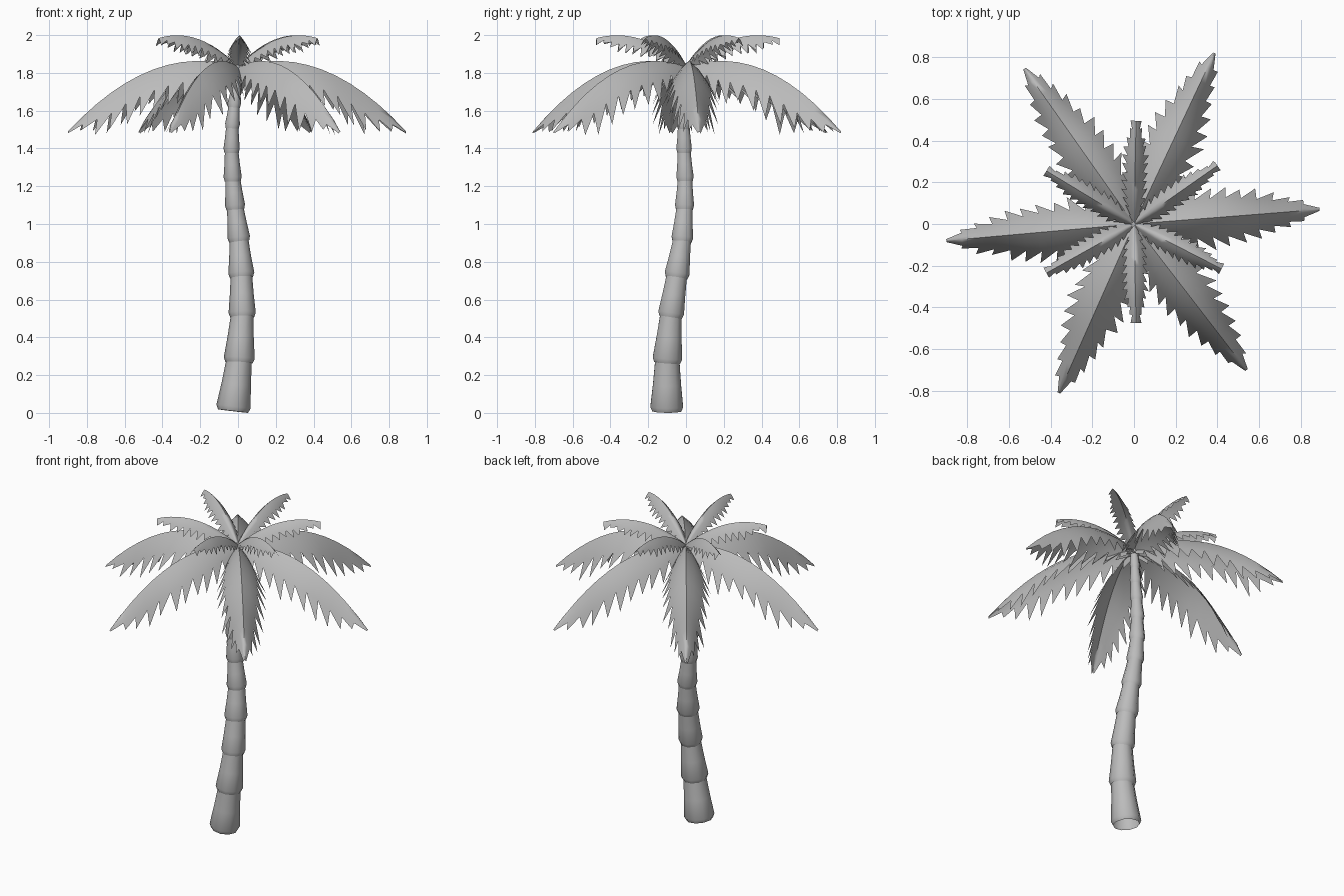
import bpy, bmesh, math, random
from mathutils import Vector

random.seed(4)
cube = bpy.data.objects.get("Cube")
if cube:
    bpy.data.objects.remove(cube)

grey = bpy.data.materials.new("plain_grey")
grey.use_nodes = True
grey.diffuse_color = (0.5, 0.5, 0.5, 1)
grey.node_tree.nodes["Principled BSDF"].inputs["Base Color"].default_value = (0.5, 0.5, 0.5, 1)


def finish(bm, name, angle):
    mesh = bpy.data.meshes.new(name)
    bm.to_mesh(mesh)
    bm.free()
    mesh.materials.append(grey)
    obj = bpy.data.objects.new(name, mesh)
    bpy.context.collection.objects.link(obj)
    bpy.ops.object.select_all(action='DESELECT')
    obj.select_set(True)
    bpy.context.view_layer.objects.active = obj
    bpy.ops.object.shade_smooth_by_angle(angle=math.radians(angle))


# Trunk: stacked tapering sleeves along a bent path (x, y, z, radius)
path = [(-0.025, -0.102, 0.02, 0.091), (0.006, -0.099, 0.28, 0.082),
        (0.022, -0.08, 0.52, 0.072), (0.018, -0.048, 0.73, 0.069),
        (0.005, -0.02, 0.92, 0.06), (-0.015, -0.008, 1.09, 0.053),
        (-0.028, -0.005, 1.24, 0.048), (-0.034, -0.01, 1.39, 0.043),
        (-0.03, -0.012, 1.52, 0.039), (-0.02, -0.009, 1.63, 0.035),
        (-0.01, -0.004, 1.73, 0.03), (0, 0, 1.84, 0.025)]
SIDES = 10
bm = bmesh.new()
rings = []


def add_ring(centre, axis, radius):
    turn = Vector((0, 0, 1)).rotation_difference(axis)
    ring = []
    for k in range(SIDES):
        a = math.tau * k / SIDES
        ring.append(bm.verts.new(centre + turn @ Vector((radius * math.cos(a), radius * math.sin(a), 0))))
    if rings:
        for k in range(SIDES):
            j = (k + 1) % SIDES
            bm.faces.new((rings[-1][k], rings[-1][j], ring[j], ring[k]))
    rings.append(ring)


for low, high in zip(path, path[1:]):
    a, b = Vector(low[:3]), Vector(high[:3])
    axis = (b - a).normalized()
    add_ring(a - axis * 0.014, axis, low[3] * 0.88)
    add_ring(a + axis * 0.01, axis, low[3])
    add_ring(a.lerp(b, 0.5), axis, low[3] * 0.48 + high[3] * 0.42)
    add_ring(b, axis, high[3] * 0.82)
bm.faces.new(rings[-1])
lowest = min(v.co.z for v in bm.verts)
for v in rings[0] + rings[1]:
    v.co.z -= lowest
finish(bm, "trunk", 60)


# Fronds: arched leaf blades with saw-toothed edges
def frond(name, tip, rise, half_width, drop, teeth, taper, blunt):
    length = Vector(tip).length
    out = Vector((tip[0], tip[1], 0)) / length
    side = Vector((-out.y, out.x, 0))
    bm = bmesh.new()

    def ridge(s):
        return out * (length * s) + Vector((0, 0, rise(s)))

    def blade(s, u, sign):
        base = min(1, 0.25 + 2.6 * s)
        end = max(0, 1 - s)
        across = half_width * base * max(blunt, min(1, end / taper) ** 0.6) * u
        down = drop * base * max(blunt, min(1, end / 0.22)) * u ** 1.35
        return ridge(s) + side * (sign * across) - Vector((0, 0, down))

    steps = [i / teeth for i in range(teeth + 1)]
    spine = [bm.verts.new(ridge(s)) for s in steps]
    for sign in (1, -1):
        rows = [spine] + [[bm.verts.new(blade(s, u, sign)) for s in steps] for u in (0.32, 0.64)]

        def face(*verts):
            bm.faces.new(verts if sign > 0 else verts[::-1])

        for i in range(teeth):
            for inner, outer in zip(rows, rows[1:]):
                face(inner[i], inner[i + 1], outer[i + 1], outer[i])
            # Each tooth leans towards the tip of the leaf
            s = steps[i] + random.uniform(0.9, 1.2) / teeth
            point = bm.verts.new(blade(min(s, 1), random.uniform(0.94, 1.1), sign))
            face(rows[2][i], rows[2][i + 1], point)
    bmesh.ops.remove_doubles(bm, verts=bm.verts, dist=0.0005)
    finish(bm, name, 80)


large_tips = [(0.89, 0.07), (0.385, 0.82), (-0.525, 0.745), (-0.9, -0.08), (-0.36, -0.81), (0.54, -0.7)]
for i, tip in enumerate(large_tips):
    frond(f"large_frond_{i + 1}", tip, lambda s: 1.83 + 0.29 * s - 0.63 * s ** 2,
          0.145, 0.195, 12, 0.5, 0.05)

small_tips = [(0.01, 0.495), (0.4, 0.28), (0.42, -0.215), (0.01, -0.475), (-0.42, -0.235), (-0.42, 0.255)]
for i, tip in enumerate(small_tips):
    frond(f"small_frond_{i + 1}", tip, lambda s: 1.834 + 0.43 * s - 0.28 * s ** 2,
          0.06, 0.085, 12, 0.3, 0.45)
